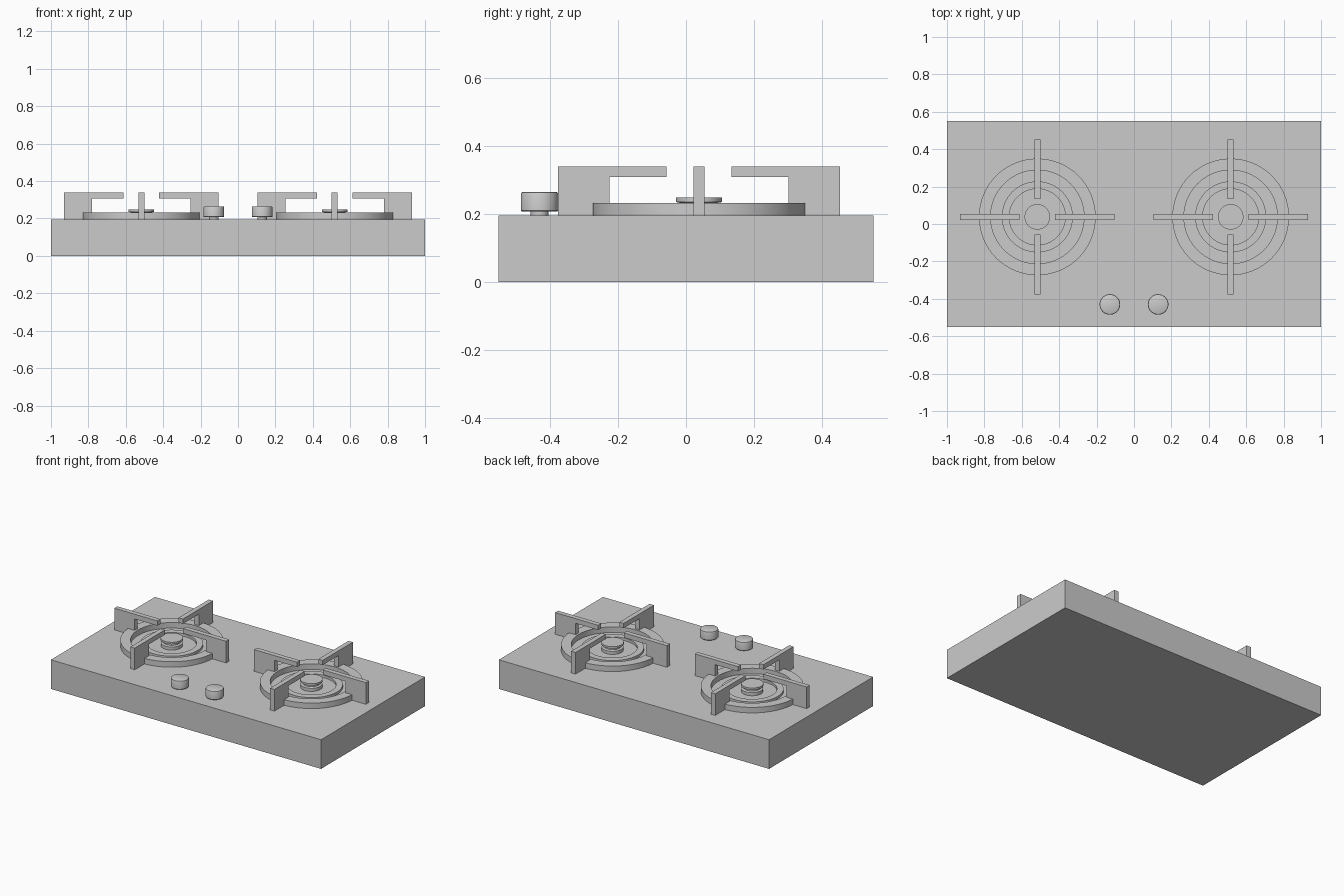
import bpy, bmesh, math
from mathutils import Matrix, Vector

if "Cube" in bpy.data.objects:
    bpy.data.objects.remove(bpy.data.objects["Cube"])

TOP = 0.195          # height of the cooktop surface
BURNER_Y = 0.038


def finish(name, bm, smooth=False):
    bmesh.ops.recalc_face_normals(bm, faces=bm.faces[:])
    me = bpy.data.meshes.new(name)
    bm.to_mesh(me)
    bm.free()
    ob = bpy.data.objects.new(name, me)
    bpy.context.collection.objects.link(ob)
    if smooth:
        bpy.ops.object.select_all(action='DESELECT')
        ob.select_set(True)
        bpy.context.view_layer.objects.active = ob
        bpy.ops.object.shade_smooth_by_angle(angle=math.radians(35))
    return ob


def lathe(name, profile, x, y, closed=False, n=64):
    """Spin an (r, z) profile about a vertical axis at x, y."""
    bm = bmesh.new()
    vs = [bm.verts.new((r, 0, z)) for r, z in profile]
    pairs = list(zip(vs, vs[1:])) + ([(vs[-1], vs[0])] if closed else [])
    edges = [bm.edges.new(p) for p in pairs]
    bmesh.ops.spin(bm, geom=vs + edges, cent=(0, 0, 0), axis=(0, 0, 1),
                   angle=2 * math.pi, steps=n, use_merge=True)
    bmesh.ops.remove_doubles(bm, verts=bm.verts[:], dist=1e-5)
    bmesh.ops.translate(bm, verts=bm.verts[:], vec=(x, y, 0))
    return finish(name, bm, True)


# Cooktop slab
bm = bmesh.new()
bmesh.ops.create_cube(bm, size=1)
bmesh.ops.transform(bm, verts=bm.verts[:],
                    matrix=Matrix.Translation((0, 0, TOP / 2)) @ Matrix.Diagonal((2, 1.1, TOP, 1)))
finish("cooktop_body", bm)


def grate(name, x, y):
    """Four L-shaped supports around a burner."""
    prof = [(0.095, 0.34), (0.414, 0.34), (0.414, TOP), (0.263, TOP),
            (0.263, 0.308), (0.095, 0.308)]
    bm = bmesh.new()
    for k in range(4):
        m = Matrix.Translation((x, y, 0)) @ Matrix.Rotation(k * math.pi / 2, 4, 'Z')
        f = bm.faces.new([bm.verts.new(m @ Vector((r, -0.016, z))) for r, z in prof])
        ext = bmesh.ops.extrude_face_region(bm, geom=[f])["geom"]
        moved = [v for v in ext if isinstance(v, bmesh.types.BMVert)]
        bmesh.ops.translate(bm, verts=moved, vec=m.to_3x3() @ Vector((0, 0.032, 0)))
    finish(name, bm)


for side, s in (("left", -1), ("right", 1)):
    x = s * 0.517
    # Burner: outer ring, inner ring, spool-shaped head
    lathe(side + "_outer_ring", [(0.312, TOP), (0.312, 0.232), (0.25, 0.232), (0.25, TOP)],
          x, BURNER_Y, True)
    lathe(side + "_inner_ring", [(0.19, TOP), (0.19, 0.212), (0.15, 0.212), (0.15, TOP)],
          x, BURNER_Y, True)
    lathe(side + "_burner_head",
          [(0, TOP), (0.066, TOP), (0.066, 0.216), (0.052, 0.22), (0.052, 0.232),
           (0.068, 0.235), (0.068, 0.248), (0, 0.248)], x, BURNER_Y)
    grate(side + "_pan_support", x, BURNER_Y)
    # Control knob on a short stem
    lathe(side + "_knob",
          [(0, TOP), (0.026, TOP), (0.026, 0.207), (0.052, 0.207), (0.055, 0.21),
           (0.055, 0.258), (0.053, 0.263), (0.049, 0.265), (0, 0.265)],
          s * 0.129, -0.43, n=48)
